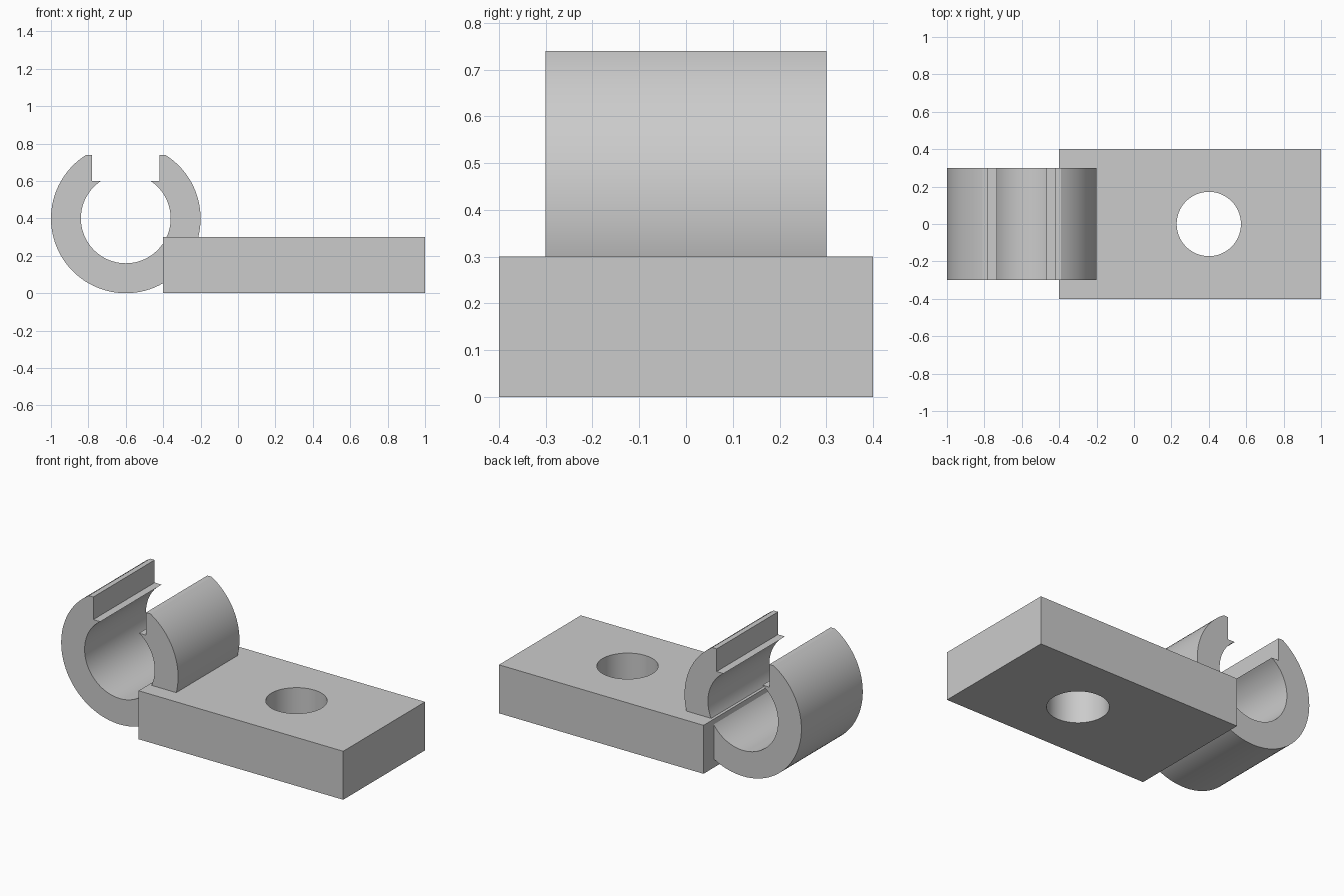
import bpy, bmesh
from math import sin, cos, asin, sqrt, pi, radians
from mathutils import Vector

old = bpy.data.objects.get("Cube")
if old:
    bpy.data.objects.remove(old, do_unlink=True)

# Material
GREY = (0.6, 0.6, 0.6, 1)
grey = bpy.data.materials.new("light grey")
grey.use_nodes = True
grey.diffuse_color = GREY
grey.node_tree.nodes["Principled BSDF"].inputs["Base Color"].default_value = GREY


def smooth(obj):
    bpy.ops.object.select_all(action="DESELECT")
    obj.select_set(True)
    bpy.context.view_layer.objects.active = obj
    bpy.ops.object.shade_smooth_by_angle(angle=radians(25))


def arc(radius, start, end, steps):
    angles = [start + (end - start) * i / steps for i in range(steps + 1)]
    return [(CX + radius * cos(a), CZ + radius * sin(a)) for a in angles]


def extrude_profile(name, points, depth):
    """Extrude an x-z outline along y, centred on y = 0."""
    bm = bmesh.new()
    face = bm.faces.new([bm.verts.new((x, -depth / 2, z)) for x, z in points])
    new = bmesh.ops.extrude_face_region(bm, geom=[face])["geom"]
    verts = [v for v in new if isinstance(v, bmesh.types.BMVert)]
    bmesh.ops.translate(bm, verts=verts, vec=Vector((0, depth, 0)))
    bmesh.ops.recalc_face_normals(bm, faces=bm.faces)
    mesh = bpy.data.meshes.new(name)
    bm.to_mesh(mesh)
    bm.free()
    obj = bpy.data.objects.new(name, mesh)
    bpy.context.collection.objects.link(obj)
    mesh.materials.append(grey)
    return obj


# Open clip ring: flat tips and a stepped slot at the top
CX, CZ = -0.6, 0.4
OUTER, INNER, SLOT = 0.4, 0.24, 0.18
TIP, LEDGE = 0.74, 0.6
a_out = asin((TIP - CZ) / OUTER)
a_in = asin((LEDGE - CZ) / INNER)
profile = arc(OUTER, pi - a_out, 2 * pi + a_out, 80)
profile += [(CX + SLOT, TIP), (CX + SLOT, LEDGE)]
profile += arc(INNER, 2 * pi + a_in, pi - a_in, 72)
profile += [(CX - SLOT, LEDGE), (CX - SLOT, TIP)]
ring = extrude_profile("clip_ring", profile, 0.6)
smooth(ring)

# Mounting plate with a round screw hole
plate = extrude_profile("mounting_plate", [(-0.4, 0), (1, 0), (1, 0.3), (-0.4, 0.3)], 0.8)
bpy.ops.mesh.primitive_cylinder_add(vertices=64, radius=0.172, depth=1, location=(0.4, 0, 0.15))
cutter = bpy.context.object
cutter.name = "hole_cutter"
cutter.hide_render = True
cutter.data.materials.append(grey)
cut = plate.modifiers.new("screw_hole", "BOOLEAN")
cut.operation = "DIFFERENCE"
cut.solver = "EXACT"
cut.object = cutter
bpy.context.view_layer.objects.active = plate
bpy.ops.object.modifier_apply(modifier=cut.name)
bpy.data.objects.remove(cutter, do_unlink=True)
smooth(plate)
